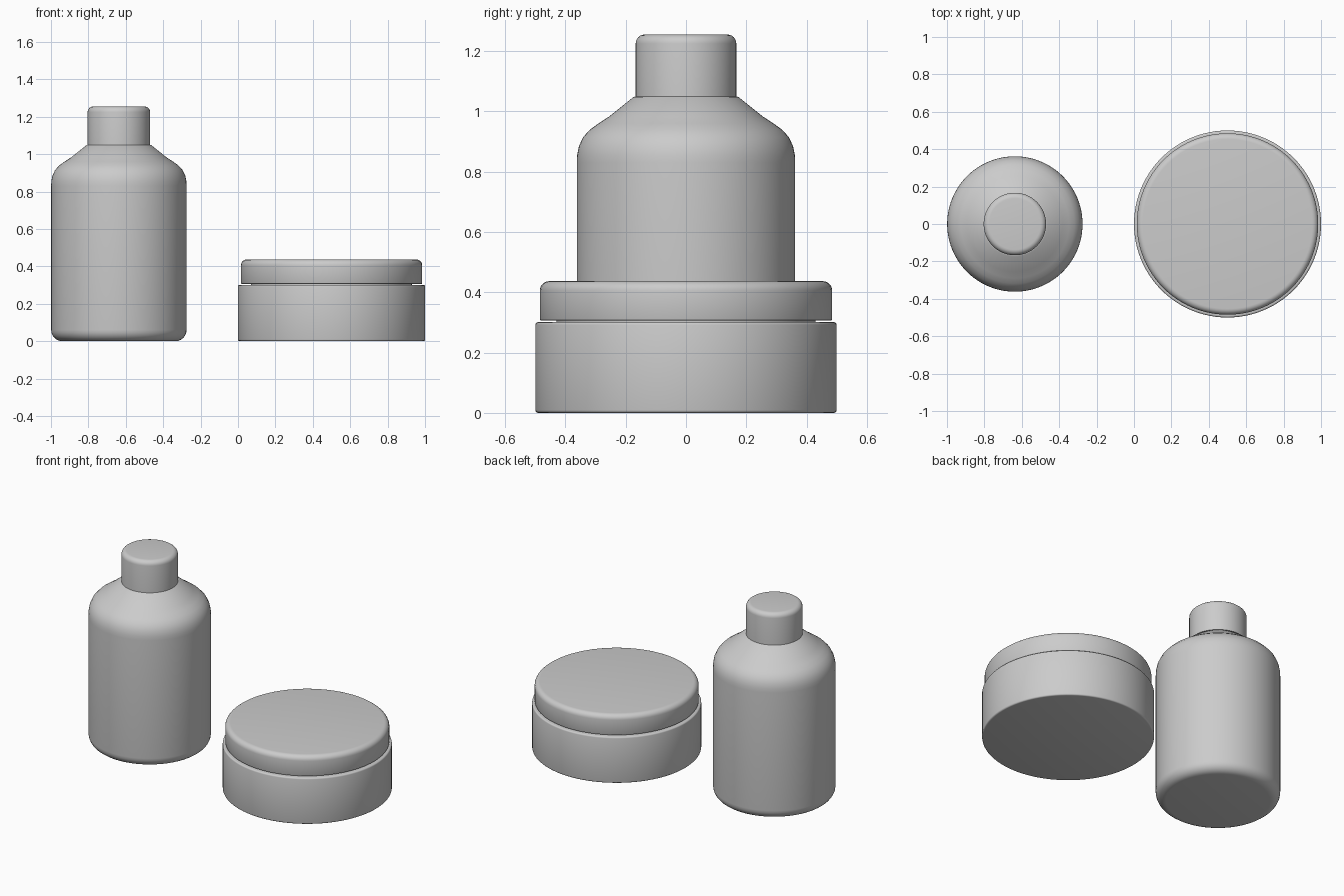
import bpy, bmesh, math

if "Cube" in bpy.data.objects:
    bpy.data.objects.remove(bpy.data.objects["Cube"])

SEG = 96

def arc(cx, cz, r, a0, a1, n=6):
    """Points of a rounded corner, angles in degrees."""
    return [(cx + r * math.cos(math.radians(a0 + (a1 - a0) * i / n)),
             cz + r * math.sin(math.radians(a0 + (a1 - a0) * i / n))) for i in range(n + 1)]

def lathe(name, profile, x):
    """Revolve an (r, z) profile, listed bottom to top, and cap both ends."""
    bm = bmesh.new()
    rings = [[bm.verts.new((r * math.cos(2 * math.pi * i / SEG),
                            r * math.sin(2 * math.pi * i / SEG), z)) for i in range(SEG)]
             for r, z in profile]
    for a, b in zip(rings, rings[1:]):
        for i in range(SEG):
            j = (i + 1) % SEG
            bm.faces.new((a[i], a[j], b[j], b[i]))
    bm.faces.new(rings[0][::-1])
    bm.faces.new(rings[-1])
    me = bpy.data.meshes.new(name)
    bm.to_mesh(me)
    bm.free()
    ob = bpy.data.objects.new(name, me)
    ob.location.x = x
    bpy.context.collection.objects.link(ob)
    bpy.ops.object.select_all(action='DESELECT')
    ob.select_set(True)
    bpy.context.view_layer.objects.active = ob
    bpy.ops.object.shade_smooth_by_angle(angle=math.radians(35))
    return ob

BOTTLE_X, JAR_X = -0.637, 0.5

# Bottle with rounded base and sloping shoulder
lathe("bottle_body",
      arc(0.302, 0.06, 0.06, -90, 0)
      + [(0.362, 0.83), (0.361, 0.855), (0.355, 0.885), (0.341, 0.915), (0.318, 0.94),
         (0.29, 0.96), (0.255, 0.983), (0.175, 1.047), (0.16, 1.052)], BOTTLE_X)

# Bottle cap
lathe("bottle_cap", [(0.167, 1.05)] + arc(0.137, 1.225, 0.03, 0, 90), BOTTLE_X)

# Jar base
lathe("jar_base",
      arc(0.491, 0.009, 0.009, -90, 0, 3) + arc(0.491, 0.292, 0.009, 0, 90, 3), JAR_X)

# Recessed neck between base and lid
lathe("jar_neck", [(0.43, 0.298), (0.43, 0.31)], JAR_X)

# Jar lid with rounded rim
lathe("jar_lid",
      arc(0.48, 0.311, 0.005, -90, 0, 2) + arc(0.453, 0.405, 0.032, 0, 90), JAR_X)
